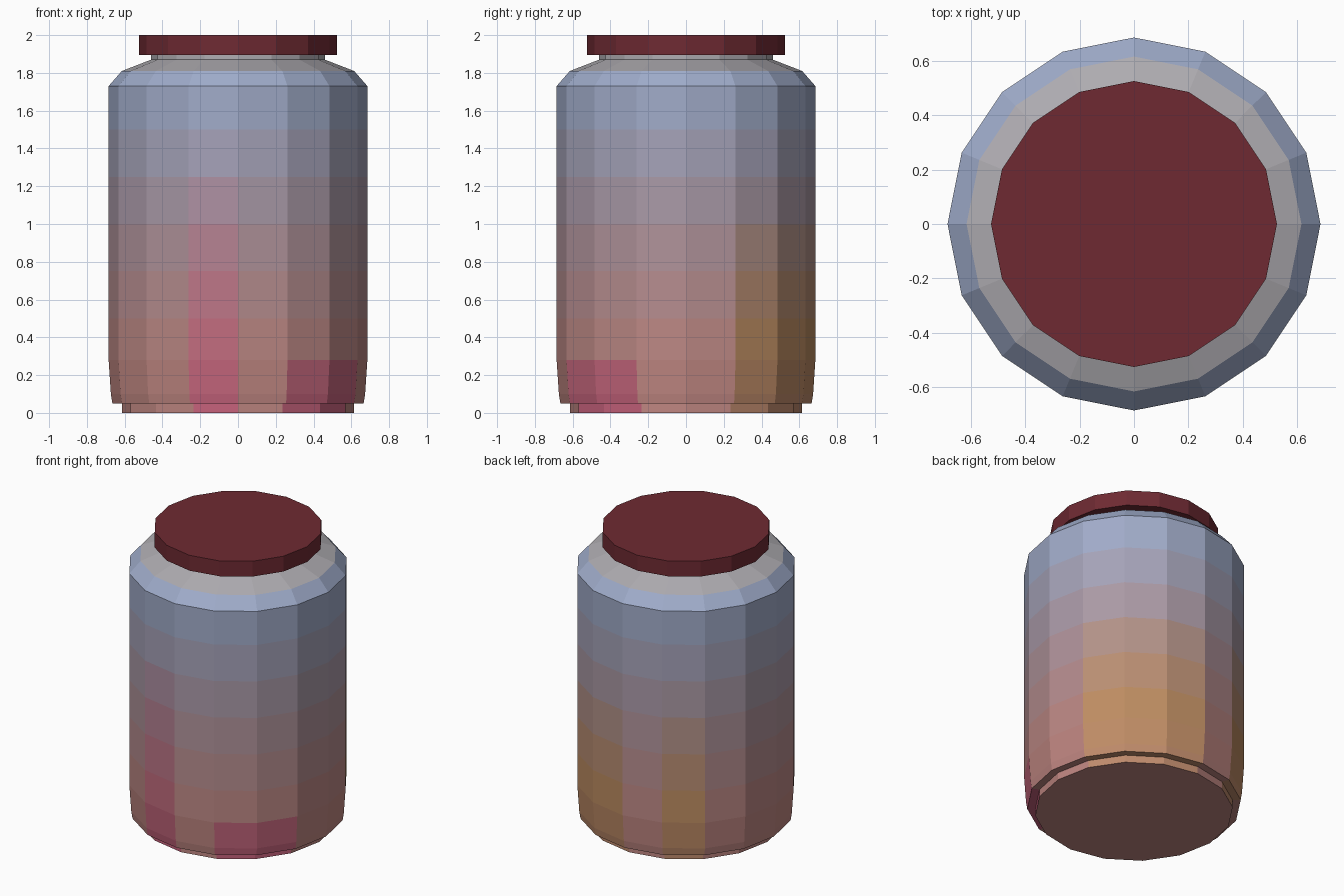
import bpy, bmesh, math

if "Cube" in bpy.data.objects:
    bpy.data.objects.remove(bpy.data.objects["Cube"])

SIDES = 16


def material(name, srgb):
    mat = bpy.data.materials.new(name)
    mat.diffuse_color = [c ** 2.2 for c in srgb] + [1.0]
    mat.use_nodes = True
    mat.node_tree.nodes["Principled BSDF"].inputs["Base Color"].default_value = mat.diffuse_color
    return mat


def mix(a, b, t):
    return [x + (y - x) * t for x, y in zip(a, b)]


def lathe(name, profile, mats, pick=lambda band, side: 0):
    """Spin a (radius, z) profile into a flat-faced, capped solid."""
    bm = bmesh.new()
    rings = []
    for r, z in profile:
        rings.append([bm.verts.new((r * math.cos(i * math.tau / SIDES),
                                    r * math.sin(i * math.tau / SIDES), z))
                      for i in range(SIDES)])
    for band, (low, high) in enumerate(zip(rings, rings[1:])):
        for i in range(SIDES):
            j = (i + 1) % SIDES
            face = bm.faces.new((low[i], low[j], high[j], high[i]))
            face.material_index = pick(band, i)
    bm.faces.new(rings[0][::-1]).material_index = pick(0, 0)
    bm.faces.new(rings[-1]).material_index = pick(len(rings) - 2, 0)
    mesh = bpy.data.meshes.new(name)
    bm.to_mesh(mesh)
    bm.free()
    for mat in mats:
        mesh.materials.append(mat)
    obj = bpy.data.objects.new(name, mesh)
    bpy.context.collection.objects.link(obj)
    return obj


# Jar body: foot, slightly tapered base, straight wall, shoulder and neck
body_profile = [(0.615, 0), (0.615, 0.05), (0.665, 0.05), (0.673, 0.1),
                (0.685, 0.28), (0.685, 0.5), (0.685, 0.75), (0.685, 1.0),
                (0.685, 1.25), (0.685, 1.5), (0.685, 1.73),
                (0.615, 1.81), (0.46, 1.87), (0.46, 1.91)]

# Colour fades from salmon at the base to pale blue, with pink and ochre patches
salmon, mauve, blue = (0.74, 0.52, 0.50), (0.67, 0.58, 0.62), (0.62, 0.67, 0.79)
pink, ochre, grey = (0.78, 0.28, 0.46), (0.74, 0.56, 0.30), (0.68, 0.67, 0.69)
body_mats = []
for band, ((r0, z0), (r1, z1)) in enumerate(zip(body_profile, body_profile[1:])):
    z = (z0 + z1) / 2
    base = mix(salmon, mauve, min(1, max(0, (z - 0.3) / 0.7)))
    base = mix(base, blue, min(1, max(0, (z - 1.0) / 0.65)))
    if z > 1.82:
        base = grey
    patch = 0.6 * max(0, 1 - z / 1.4)
    gold = max(0, 0.65 - abs(z - 0.35) * 0.8)
    body_mats += [material(f"glass_{band}", base),
                  material(f"glass_pink_{band}", mix(base, pink, patch)),
                  material(f"glass_ochre_{band}", mix(base, ochre, gold))]


def body_pick(band, side):
    if side == 11 or (side in (13, 14) and band < 4):
        return band * 3 + 1
    if side in (1, 2, 3, 5):
        return band * 3 + 2
    return band * 3


lathe("jar_body", body_profile, body_mats, body_pick)

# Lid
lathe("jar_lid", [(0.525, 1.895), (0.525, 2.0)],
      [material("lid_red", (0.43, 0.18, 0.21))])
